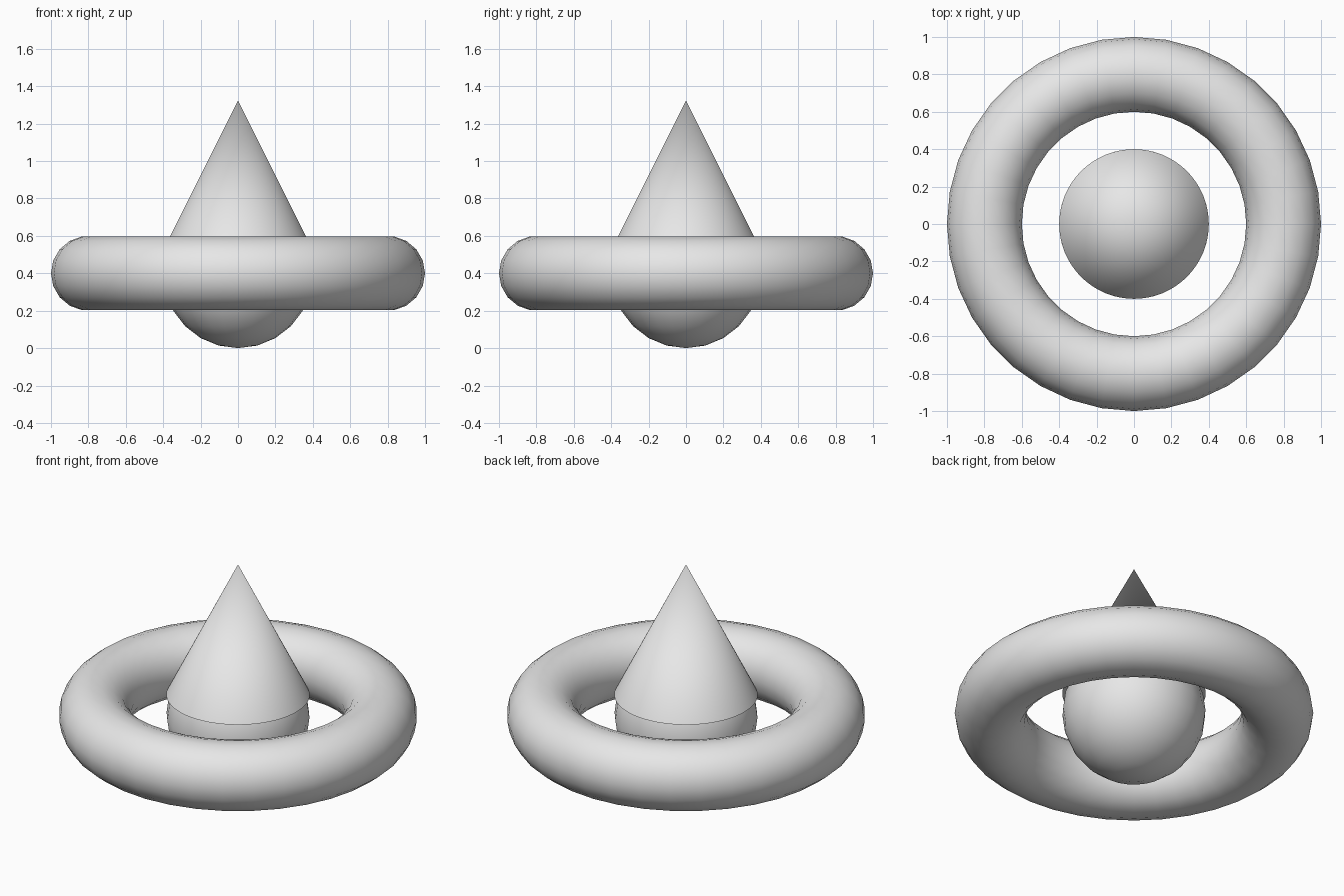
import bpy
import math

cube = bpy.data.objects.get("Cube")
if cube:
    bpy.data.objects.remove(cube, do_unlink=True)

# Single light grey material
grey = bpy.data.materials.new("light_grey")
grey.use_nodes = True
colour = (0.8, 0.8, 0.8, 1.0)
grey.diffuse_color = colour
grey.node_tree.nodes["Principled BSDF"].inputs["Base Color"].default_value = colour


def finish(name):
    """Name, colour and smooth the primitive that was just added."""
    obj = bpy.context.object
    obj.name = name
    obj.data.name = name
    obj.data.materials.append(grey)
    bpy.ops.object.shade_smooth_by_angle(angle=math.radians(40))
    return obj


CENTRE_Z = 0.4      # shared height of ball and ring
BASE_Z = 0.525      # underside of the cone
CONE_H = 0.8

# Ball at the bottom
bpy.ops.mesh.primitive_uv_sphere_add(segments=24, ring_count=12, radius=0.4,
                                     location=(0, 0, CENTRE_Z))
finish("ball")

# Ring floating around the ball
bpy.ops.mesh.primitive_torus_add(major_segments=36, minor_segments=18,
                                 major_radius=0.8, minor_radius=0.2,
                                 location=(0, 0, CENTRE_Z))
finish("ring")

# Pointed cone capping the ball
bpy.ops.mesh.primitive_cone_add(vertices=64, radius1=0.4, radius2=0, depth=CONE_H,
                                location=(0, 0, BASE_Z + CONE_H / 2))
finish("cone")
